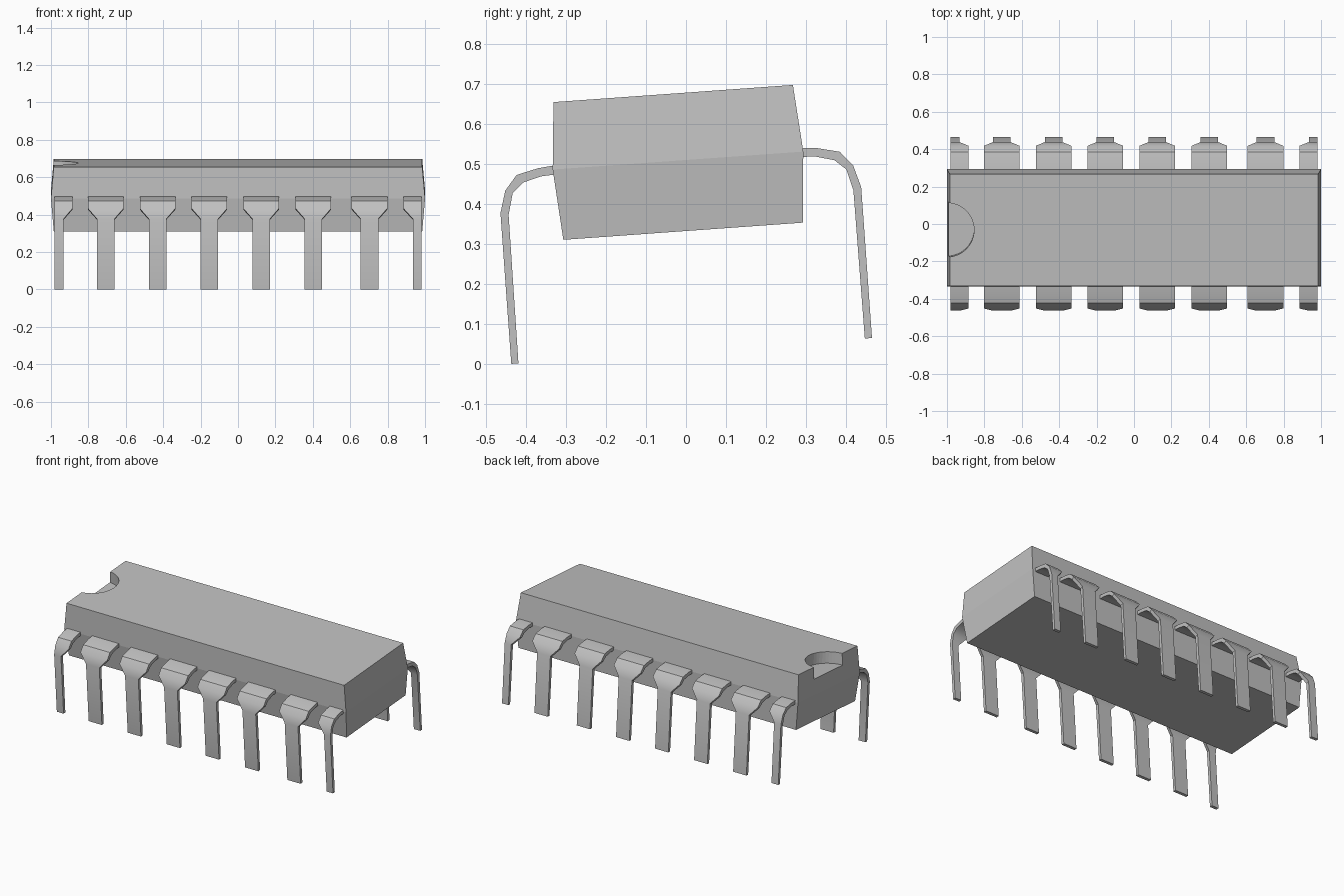
import bpy, bmesh, math
from mathutils import Matrix

if "Cube" in bpy.data.objects:
    bpy.data.objects.remove(bpy.data.objects["Cube"], do_unlink=True)

TILT = math.radians(4.1)       # the whole chip leans forward
CENTRE = (0, -0.02, 0.508)     # middle of the body's parting line

grey = bpy.data.materials.new("plain grey")
grey.use_nodes = True
grey.diffuse_color = (0.53, 0.53, 0.53, 1)
grey.node_tree.nodes["Principled BSDF"].inputs["Base Color"].default_value = grey.diffuse_color


def make_object(name, bm):
    """Turn a bmesh into a named grey object."""
    bmesh.ops.recalc_face_normals(bm, faces=bm.faces)
    mesh = bpy.data.meshes.new(name)
    bm.to_mesh(mesh)
    bm.free()
    mesh.materials.append(grey)
    obj = bpy.data.objects.new(name, mesh)
    bpy.context.collection.objects.link(obj)
    return obj


def loft(bm, rings):
    """Skin a list of four-point rings and cap both ends."""
    loops = [[bm.verts.new(p) for p in ring] for ring in rings]
    for a, b in zip(loops, loops[1:]):
        for i in range(4):
            j = (i + 1) % 4
            bm.faces.new((a[i], a[j], b[j], b[i]))
    bm.faces.new(loops[0])
    bm.faces.new(loops[-1])


def place(obj):
    obj.location = CENTRE
    obj.rotation_euler = (TILT, 0, 0)


# Body: widest at the parting line, drafted above and below
bm = bmesh.new()
loft(bm, [[(-x, -y, z), (x, -y, z), (x, y, z), (-x, y, z)]
          for x, y, z in ((0.985, 0.30, -0.177), (1.0, 0.314, 0), (0.985, 0.30, 0.168))])
body = make_object("chip_body", bm)

# Half-round orientation notch in the left-hand end of the top
bm = bmesh.new()
bmesh.ops.create_cone(bm, cap_ends=True, segments=48, radius1=0.145, radius2=0.145,
                      depth=0.2, matrix=Matrix.Translation((-1.0, 0, 0.196)))
cutter = make_object("notch_cutter", bm)
cutter.hide_render = True
cut = body.modifiers.new("notch", 'BOOLEAN')
cut.operation = 'DIFFERENCE'
cut.solver = 'EXACT'
cut.object = cutter
bpy.context.view_layer.objects.active = body
bpy.ops.object.modifier_apply(modifier=cut.name)
bpy.data.objects.remove(cutter, do_unlink=True)
place(body)

# Pin profile: outer and inner (y, z), ending in the vertical blade
OUTER = [(0.300, 0.011), (0.350, 0.006), (0.405, -0.007), (0.436, -0.044), (0.452, -0.099), (0.452, -0.477)]
INNER = [(0.300, -0.012), (0.345, -0.015), (0.390, -0.027), (0.418, -0.052), (0.432, -0.105), (0.434, -0.477)]
SHOULDERS = 4                  # stations that keep the full shoulder width


def add_pin(name, wide, narrow, side):
    """One bent pin; wide and narrow are x ranges, side is -1 front or 1 back."""
    bm = bmesh.new()
    rings = []
    for i, (o, n) in enumerate(zip(OUTER, INNER)):
        x0, x1 = wide if i < SHOULDERS else narrow
        rings.append([(x0, side * o[0], o[1]), (x1, side * o[0], o[1]),
                      (x1, side * n[0], n[1]), (x0, side * n[0], n[1])])
    loft(bm, rings)
    pin = make_object(name, bm)
    place(pin)
    return pin


# Eight pins a side: half-shoulder pins at the ends, full ones between
ranges = [((-0.98, -0.885), (-0.98, -0.932))]
for c in (-0.707, -0.43, -0.153, 0.124, 0.403, 0.703):
    ranges.append(((c - 0.095, c + 0.095), (c - 0.047, c + 0.047)))
ranges.append(((0.885, 0.98), (0.935, 0.98)))

bpy.ops.object.select_all(action='DESELECT')
for label, side in (("front", -1), ("back", 1)):
    for k, (wide, narrow) in enumerate(ranges, 1):
        pin = add_pin(f"{label}_pin_{k}", wide, narrow, side)
        pin.select_set(True)
        bpy.context.view_layer.objects.active = pin
bpy.ops.object.shade_smooth_by_angle(angle=math.radians(35))
